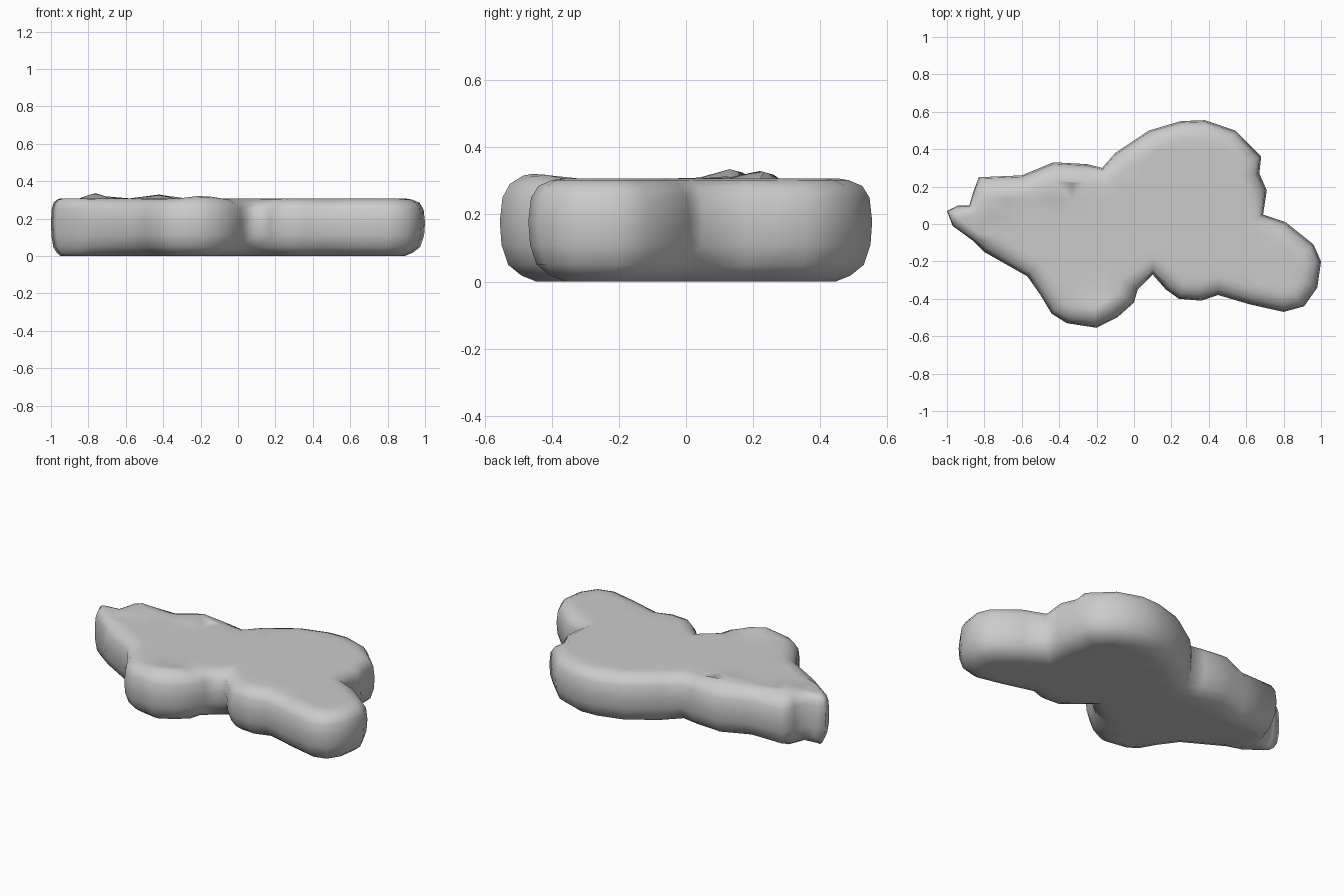
import bpy, bmesh, math
from mathutils import Vector
from mathutils.geometry import delaunay_2d_cdt

if "Cube" in bpy.data.objects:
    bpy.data.objects.remove(bpy.data.objects["Cube"])

# Plan outline of the lobed slab, counter-clockwise
OUTLINE = [Vector(p) for p in (
    (-1, .07), (-.97, -.01), (-.86, -.09), (-.8, -.15), (-.57, -.28), (-.5, -.38),
    (-.44, -.48), (-.36, -.53), (-.2, -.555), (-.09, -.5), (0, -.42), (.02, -.35),
    (.1, -.27), (.17, -.35), (.24, -.4), (.36, -.41), (.45, -.38), (.62, -.43),
    (.8, -.47), (.91, -.44), (.98, -.34), (1, -.2), (.96, -.11), (.81, .01),
    (.69, .05), (.71, .18), (.67, .27), (.68, .36), (.54, .5), (.38, .555),
    (.25, .55), (.08, .5), (-.1, .38), (-.17, .3), (-.25, .32), (-.43, .33),
    (-.6, .26), (-.83, .25), (-.86, .17), (-.88, .1), (-.94, .1))]

# Rounded edge: (height, inset)
PROFILE = [(.003, .11), (.018, .065), (.05, .025), (.11, .005), (.18, 0),
           (.25, .008), (.285, .03), (.302, .07), (.307, .1)]

# Small raised peaks on the top: x, y, height, radius
PEAKS = [(-.47, .23, .038, .07), (-.76, .13, .028, .06), (-.17, -.47, .022, .07)]


def peak(x, y):
    return sum(h * math.exp(-((x - a) ** 2 + (y - b) ** 2) / r ** 2) for a, b, h, r in PEAKS)


def ring(inset):
    pts, n = [], len(OUTLINE)
    for i, p in enumerate(OUTLINE):
        # Average the directions of both neighbouring edges
        t = (p - OUTLINE[i - 1]).normalized() + (OUTLINE[(i + 1) % n] - p).normalized()
        t.normalize()
        factor = .5 if p.x < -.84 else 1
        pts.append(p - Vector((t.y, -t.x)) * inset * factor)
    return pts


def cap(bm, pts, z, top):
    n = len(pts)
    # Interior grid lets the surface undulate gently
    grid = [Vector((-.96 + .09 * i, -.5 + .09 * j)) for i in range(22) for j in range(12)]
    extra = [Vector((a, b)) for a, b, h, r in PEAKS] if top else []
    edges = [(i, (i + 1) % n) for i in range(n)]
    co, _, faces, *_ = delaunay_2d_cdt(pts + grid + extra, edges, [], 1, 1e-5)
    verts = [bm.verts.new((c.x, c.y, z + (peak(c.x, c.y) if top else 0))) for c in co]
    for f in faces:
        bm.faces.new([verts[i] for i in f])


bm = bmesh.new()
# Rounded side wall
rings = []
for z, inset in PROFILE:
    w = max(0, (z - .25) / .057)
    rings.append([bm.verts.new((p.x, p.y, z + (w * peak(p.x, p.y) if z > .25 else 0)))
                  for p in ring(inset)])
n = len(OUTLINE)
for a, b in zip(rings, rings[1:]):
    for i in range(n):
        j = (i + 1) % n
        bm.faces.new((a[i], a[j], b[j], b[i]))

# Flat underside and nearly flat top
cap(bm, ring(PROFILE[0][1]), PROFILE[0][0] - .003, False)
for v in rings[0]:
    v.co.z = 0
cap(bm, ring(PROFILE[-1][1]), PROFILE[-1][0], True)

bmesh.ops.remove_doubles(bm, verts=bm.verts, dist=.0008)
loose = [v for v in bm.verts if not v.link_faces]
bmesh.ops.delete(bm, geom=loose, context='VERTS')
bmesh.ops.recalc_face_normals(bm, faces=bm.faces)
for f in bm.faces:
    f.smooth = True

mesh = bpy.data.meshes.new("lobed_slab")
bm.to_mesh(mesh)
bm.free()
slab = bpy.data.objects.new("lobed_slab", mesh)
bpy.context.collection.objects.link(slab)
